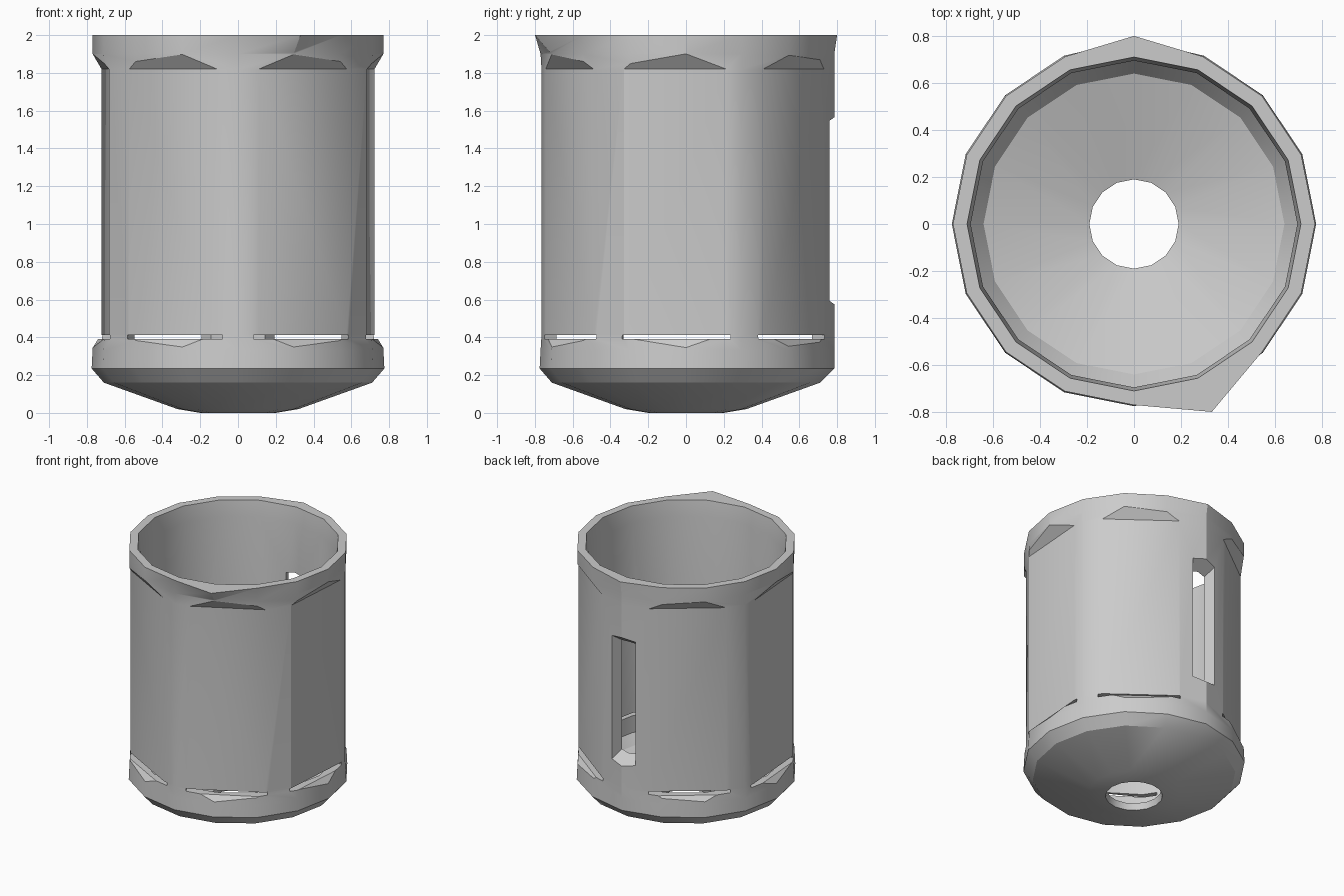
import bpy, bmesh, math
from mathutils import Matrix

if "Cube" in bpy.data.objects:
    bpy.data.objects.remove(bpy.data.objects["Cube"])

SEG = 16


def finish(bm, name):
    bmesh.ops.recalc_face_normals(bm, faces=bm.faces)
    me = bpy.data.meshes.new(name)
    bm.to_mesh(me)
    bm.free()
    ob = bpy.data.objects.new(name, me)
    bpy.context.collection.objects.link(ob)
    return ob


def revolve(profile, name, radius_fix):
    """Closed ring-shaped solid from an (r, z) section."""
    bm = bmesh.new()
    rings = []
    for k in range(SEG):
        a = 2 * math.pi * k / SEG
        ring = []
        for i, (r, z) in enumerate(profile):
            r = radius_fix(i, k, r)
            ring.append(bm.verts.new((r * math.cos(a), r * math.sin(a), z)))
        rings.append(ring)
    n = len(profile)
    for k in range(SEG):
        p, q = rings[k], rings[(k + 1) % SEG]
        for i in range(n):
            j = (i + 1) % n
            bm.faces.new((p[i], q[i], q[j], p[j]))
    return finish(bm, name)


def loft(sections, name, angle):
    """Solid between two matching loops, turned about z."""
    bm = bmesh.new()
    a, b = [[bm.verts.new(c) for c in s] for s in sections]
    bm.faces.new(a)
    bm.faces.new(b)
    for i in range(len(a)):
        j = (i + 1) % len(a)
        bm.faces.new((a[i], a[j], b[j], b[i]))
    bm.transform(Matrix.Rotation(math.radians(angle), 4, 'Z'))
    ob = finish(bm, name)
    ob.hide_render = True
    return ob


# hollow cup body: outer wall, rim, inner wall, floor with drain hole
section = [(0.20, 0.0), (0.32, 0.02), (0.71, 0.16), (0.775, 0.235), (0.77, 0.33),
           (0.765, 0.41), (0.765, 1.82), (0.77, 1.90), (0.77, 2.0),
           (0.71, 2.0), (0.695, 1.88), (0.695, 0.26), (0.64, 0.19), (0.19, 0.05)]


def uneven(i, k, r):
    if k == 4 and 3 <= i <= 8:      # back column bulges a little
        return 0.80 if i == 8 else 0.785
    if k == 13 and i == 8:          # pulled-out rim corner
        return 0.865
    return r


body = revolve(section, "cup_body", uneven)

# flat panel pockets with sloped ends and a thin slit at the foot
pocket = [(0.705, 1.82), (0.88, 2.0 - 0.02), (0.88, 0.21), (0.73, 0.39),
          (0.60, 0.39), (0.60, 0.412), (0.705, 0.412)]
pocket[1] = (0.88, 2.05 - 0.03)
pocket[1:2] = [(0.775, 1.91), (0.88, 1.91)]
cutters = []
for step in (0.5, 1.5, 2.5):
    for side in (-1, 1):
        ang = -90 + side * step * 57.2
        loops = [[(r, t, z) for r, z in pocket] for t in (-0.287, 0.287)]
        cutters.append(loft(loops, "panel_cutter", ang))


# tapered window at the back
def frame(r, w, lo, hi):
    return [(r, -w, lo), (r, w, lo), (r, w, hi), (r, -w, hi)]


cutters.append(loft([frame(0.64, 0.05, 0.68, 1.46), frame(0.82, 0.125, 0.55, 1.59)],
                    "window_cutter", 90))

bpy.context.view_layer.objects.active = body
body.select_set(True)
for c in cutters:
    m = body.modifiers.new("cut", 'BOOLEAN')
    m.operation = 'DIFFERENCE'
    m.solver = 'EXACT'
    m.object = c
    bpy.ops.object.modifier_apply(modifier=m.name)
for c in cutters:
    bpy.data.objects.remove(c, do_unlink=True)

bpy.ops.object.shade_smooth_by_angle(angle=math.radians(28))
